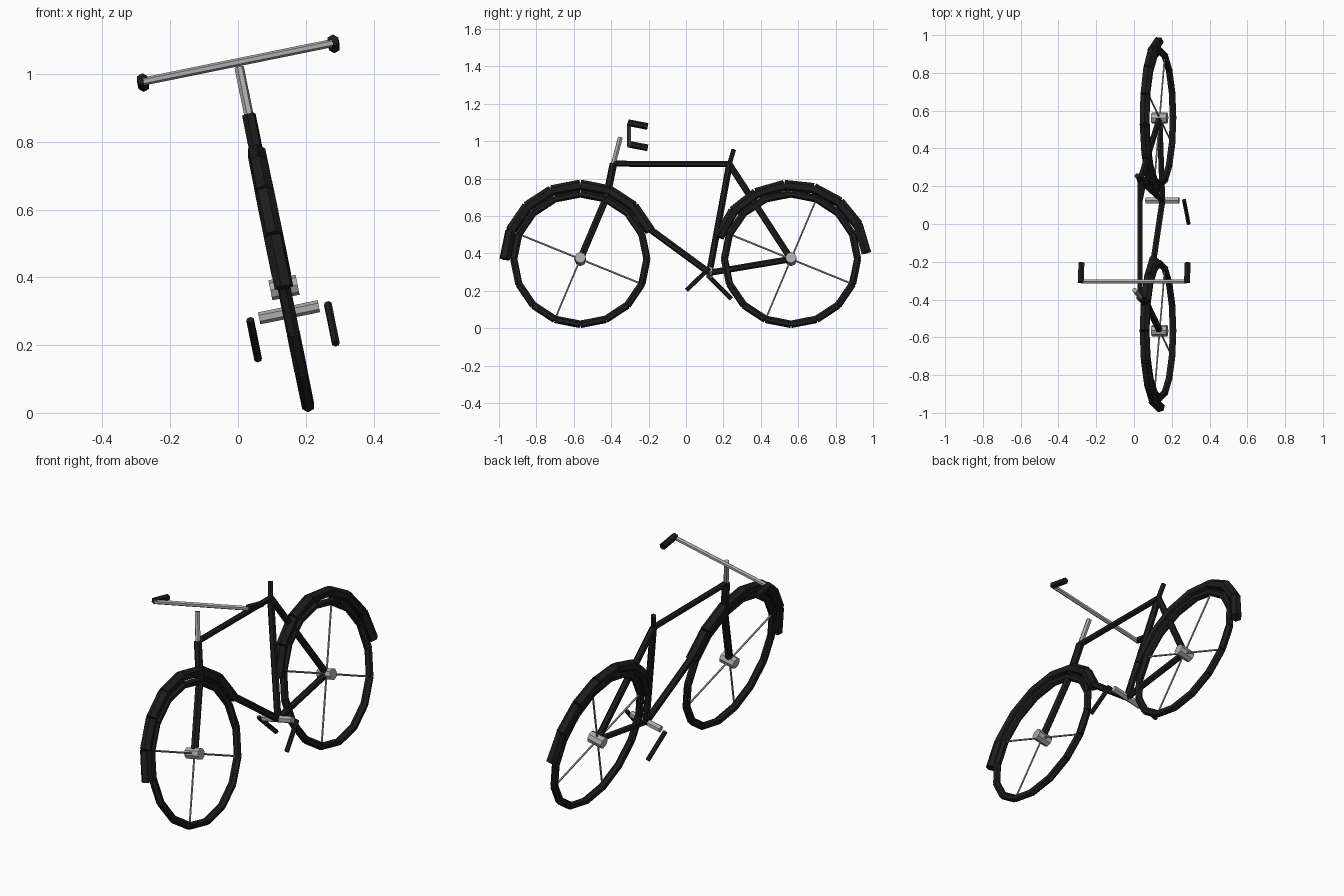
import bpy, bmesh, math
from mathutils import Vector, Matrix

if "Cube" in bpy.data.objects:
    bpy.data.objects.remove(bpy.data.objects["Cube"])

LEAN = math.radians(11.5)
C, S, T = math.cos(LEAN), math.sin(LEAN), math.tan(LEAN)


def material(name, value):
    m = bpy.data.materials.new(name)
    m.diffuse_color = (value, value, value, 1)
    m.use_nodes = True
    m.node_tree.nodes["Principled BSDF"].inputs["Base Color"].default_value = m.diffuse_color
    return m


black = material("black paint", 0.012)
silver = material("silver metal", 0.42)


def lean(p):
    """(sideways, y, height) on the upright bicycle -> leaning position"""
    u, y, z = p
    return Vector((0.211 - T * z + u * C, y, z + u * S))


def rods(name, segments, radius, mat, sides=6):
    """One object made of straight capped rods."""
    bm = bmesh.new()
    for p, q in segments:
        a, b = lean(p), lean(q)
        d = b - a
        m = Matrix.Translation((a + b) / 2) @ d.to_track_quat('Z', 'Y').to_matrix().to_4x4()
        bmesh.ops.create_cone(bm, cap_ends=True, segments=sides, radius1=radius,
                              radius2=radius, depth=d.length, matrix=m)
    me = bpy.data.meshes.new(name)
    bm.to_mesh(me)
    bm.free()
    me.materials.append(mat)
    bpy.context.collection.objects.link(bpy.data.objects.new(name, me))


def arc(cy, radius, start, step, count):
    """Chain of chords around a wheel centre, angles in degrees."""
    pts = []
    for i in range(count + 1):
        t = math.radians(start + step * i)
        pts.append((0, cy + radius * math.cos(t), 0.37 + radius * math.sin(t) * C))
    return list(zip(pts, pts[1:]))


# Wheels: tyre, spokes, hub and mudguard
for side, cy, guard_start in (("front", -0.565, 22.5), ("rear", 0.5615, 5)):
    centre = (0, cy, 0.37)
    rods(side + "_tyre", arc(cy, 0.356, 0, 22.5, 16), 0.02, black)
    tips = [seg[0] for seg in arc(cy, 0.35, 67.5, 90, 4)]
    rods(side + "_spokes", [(centre, t) for t in tips], 0.005, silver)
    rods(side + "_hub", [((-0.041, cy, 0.37), (0.041, cy, 0.37))], 0.03, silver, 8)
    rods(side + "_mudguard", arc(cy, 0.404, guard_start, 22.5, 7), 0.029, black)

# Frame joints
head_low, head_top = (0, -0.425, 0.70), (0, -0.388, 0.88)
seat_top, crank = (0, 0.232, 0.877), (0, 0.125, 0.297)
front_axle, rear_axle = (0, -0.565, 0.37), (0, 0.5615, 0.37)

# Frame tubes
rods("fork", [(front_axle, head_low)], 0.02, black)
rods("head_tube", [(head_low, head_top)], 0.021, black)
rods("top_tube", [(head_top, seat_top)], 0.016, black)
rods("down_tube", [(head_low, crank)], 0.018, black)
rods("seat_tube", [(crank, seat_top)], 0.018, black)
rods("seat_stay", [(seat_top, rear_axle)], 0.018, black)
rods("chain_stay", [(crank, rear_axle)], 0.017, black)
rods("seat_post", [(seat_top, (0, 0.255, 0.955))], 0.014, black)

# Steering
rods("stem", [(head_top, (0, -0.351, 1.02))], 0.014, silver)
rods("handlebar", [((-0.285, -0.305, 1.035), (0.285, -0.305, 1.035))], 0.012, silver)
rods("grips", [((u, -0.31, 1.042), (u, -0.205, 1.022)) for u in (-0.287, 0.287)], 0.018, black)

# Crank axle and arms
rods("crank_axle", [((-0.09, 0.125, 0.297), (0.09, 0.125, 0.297))], 0.018, silver)
rods("crank_arms", [((0.117, 0.125, 0.298), (0.117, 0.003, 0.181)),
                    ((-0.117, 0.125, 0.298), (-0.117, 0.242, 0.181))], 0.012, black)
